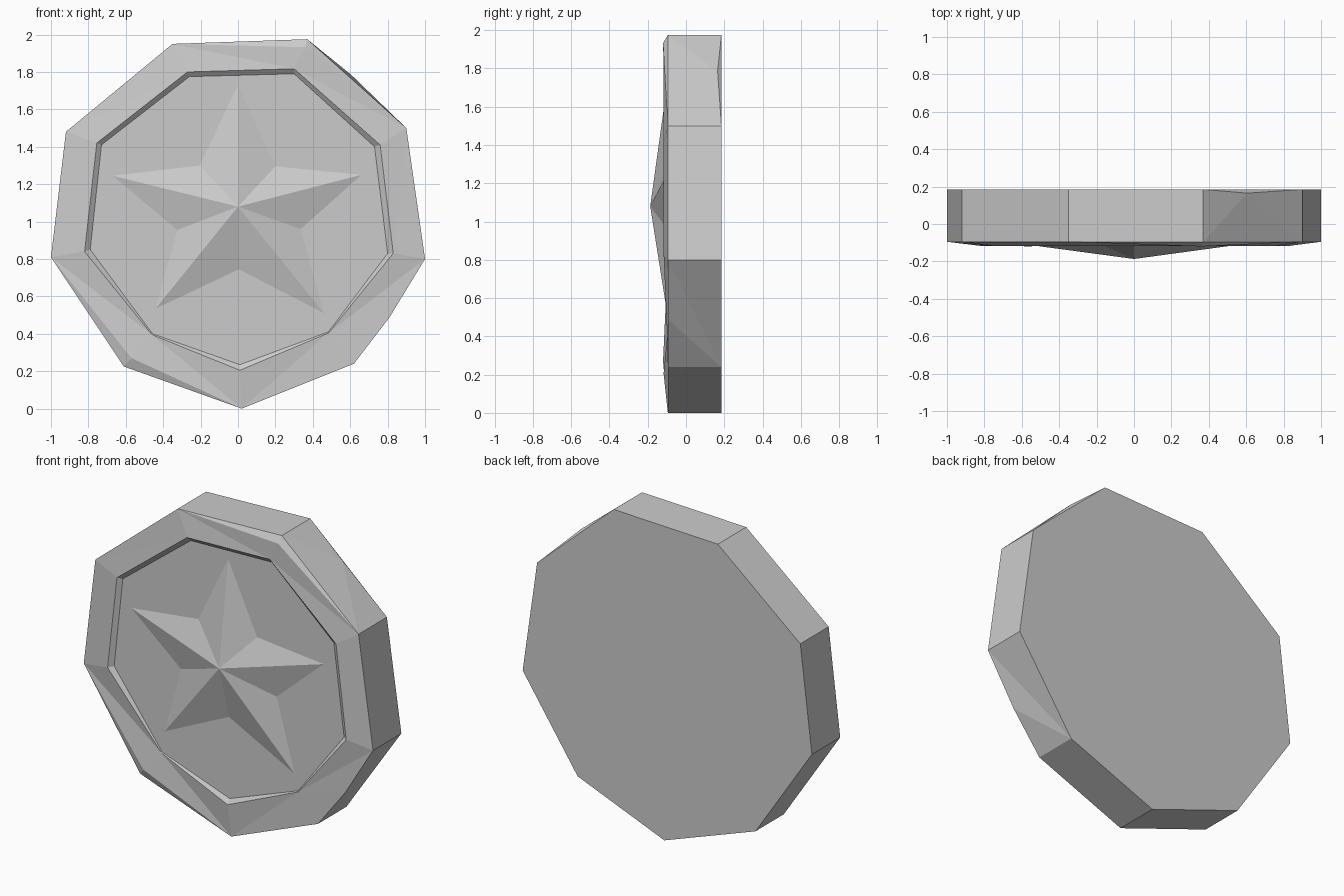
import bpy, bmesh

if "Cube" in bpy.data.objects:
    bpy.data.objects.remove(bpy.data.objects["Cube"])

silver = bpy.data.materials.new("silver_grey")
silver.diffuse_color = (0.6, 0.6, 0.6, 1)
silver.use_nodes = True
silver.node_tree.nodes["Principled BSDF"].inputs["Base Color"].default_value = silver.diffuse_color

BACK, EDGE, LIP, FLOOR = 0.185, -0.095, -0.117, -0.095

# Nine-sided outlines (x, z), counter-clockwise seen from the front
OUTER = [(0.02, 0.0), (0.62, 0.24), (1.0, 0.80), (0.90, 1.50), (0.37, 1.975),
         (-0.35, 1.95), (-0.92, 1.48), (-1.0, 0.81), (-0.61, 0.225)]
RIM = [(0.01, 0.205), (0.485, 0.405), (0.83, 0.83), (0.76, 1.41), (0.30, 1.817),
       (-0.27, 1.80), (-0.755, 1.42), (-0.82, 0.84), (-0.46, 0.395)]
RECESS = [(0.01, 0.235), (0.483, 0.41), (0.80, 0.83), (0.73, 1.40), (0.30, 1.79),
          (-0.26, 1.775), (-0.73, 1.41), (-0.79, 0.85), (-0.457, 0.40)]
RIDGES = {4: (0.36, 1.932), 8: (-0.57, 0.27)}   # hammered bumps on the rim
WORN = (1, 8)                                   # corners where the lip is worn down


def make_object(name, bm):
    bmesh.ops.recalc_face_normals(bm, faces=bm.faces)
    mesh = bpy.data.meshes.new(name)
    bm.to_mesh(mesh)
    bm.free()
    mesh.materials.append(silver)
    obj = bpy.data.objects.new(name, mesh)
    bpy.context.collection.objects.link(obj)
    return obj


# Coin body: back, side wall, raised rim, recessed floor
bm = bmesh.new()
n = len(OUTER)
back = [bm.verts.new((x, BACK, z)) for x, z in OUTER]
edge = [bm.verts.new((x, EDGE, z)) for x, z in OUTER]
rim = [bm.verts.new((x, FLOOR - 0.003 if i in WORN else LIP, z))
       for i, (x, z) in enumerate(RIM)]
floor = [bm.verts.new((x, FLOOR, z)) for x, z in RECESS]
ridge = {i: bm.verts.new((x, -0.12, z)) for i, (x, z) in RIDGES.items()}
front_dent = bm.verts.new((0.81, EDGE, 0.488))
back_dent = bm.verts.new((0.605, 0.165, 1.785))

bm.faces.new(back)
bm.faces.new(floor)


def fan(pivot, verts):
    for a, b in zip(verts, verts[1:]):
        bm.faces.new((pivot, a, b))


for i in range(n):
    j = (i + 1) % n
    # side wall, with a dent on two of the sides
    if i == 1:
        fan(back[i], [edge[i], front_dent, edge[j], back[j]])
    elif i == 3:
        fan(back_dent, [edge[j], edge[i], back[i], back[j], edge[j]])
    else:
        bm.faces.new((back[i], edge[i], edge[j], back[j]))
    # rim top
    if i in ridge:
        bm.faces.new((ridge[i], edge[i], edge[j]))
        fan(rim[i], [ridge[i], edge[j], rim[j]])
    elif j in ridge:
        bm.faces.new((ridge[j], edge[i], edge[j]))
        fan(rim[j], [ridge[j], edge[i], rim[i]])
    elif i == 1:
        fan(rim[i], [edge[i], front_dent, edge[j], rim[j]])
    elif j in WORN:
        fan(rim[j], [edge[j], edge[i], rim[i]])
    else:
        fan(rim[i], [edge[i], edge[j], rim[j]])
    # wall down into the recess
    bm.faces.new((rim[i], rim[j], floor[j], floor[i]))
make_object("coin_body", bm)

# Five-pointed faceted star: tips and valleys alternate around a raised centre
TIPS = [(0.0, 1.73), (0.66, 1.25), (0.46, 0.51), (-0.44, 0.535), (-0.67, 1.245)]
VALLEYS = [(0.20, 1.295), (0.335, 0.96), (0.005, 0.745), (-0.325, 0.955), (-0.205, 1.30)]
bm = bmesh.new()
centre = bm.verts.new((0, -0.187, 1.08))
outline = [bm.verts.new((x, FLOOR - 0.002, z))
           for pair in zip(TIPS, VALLEYS) for x, z in pair]
for a, b in zip(outline, outline[1:] + outline[:1]):
    bm.faces.new((centre, a, b))
bm.faces.new(outline)
make_object("star", bm)
